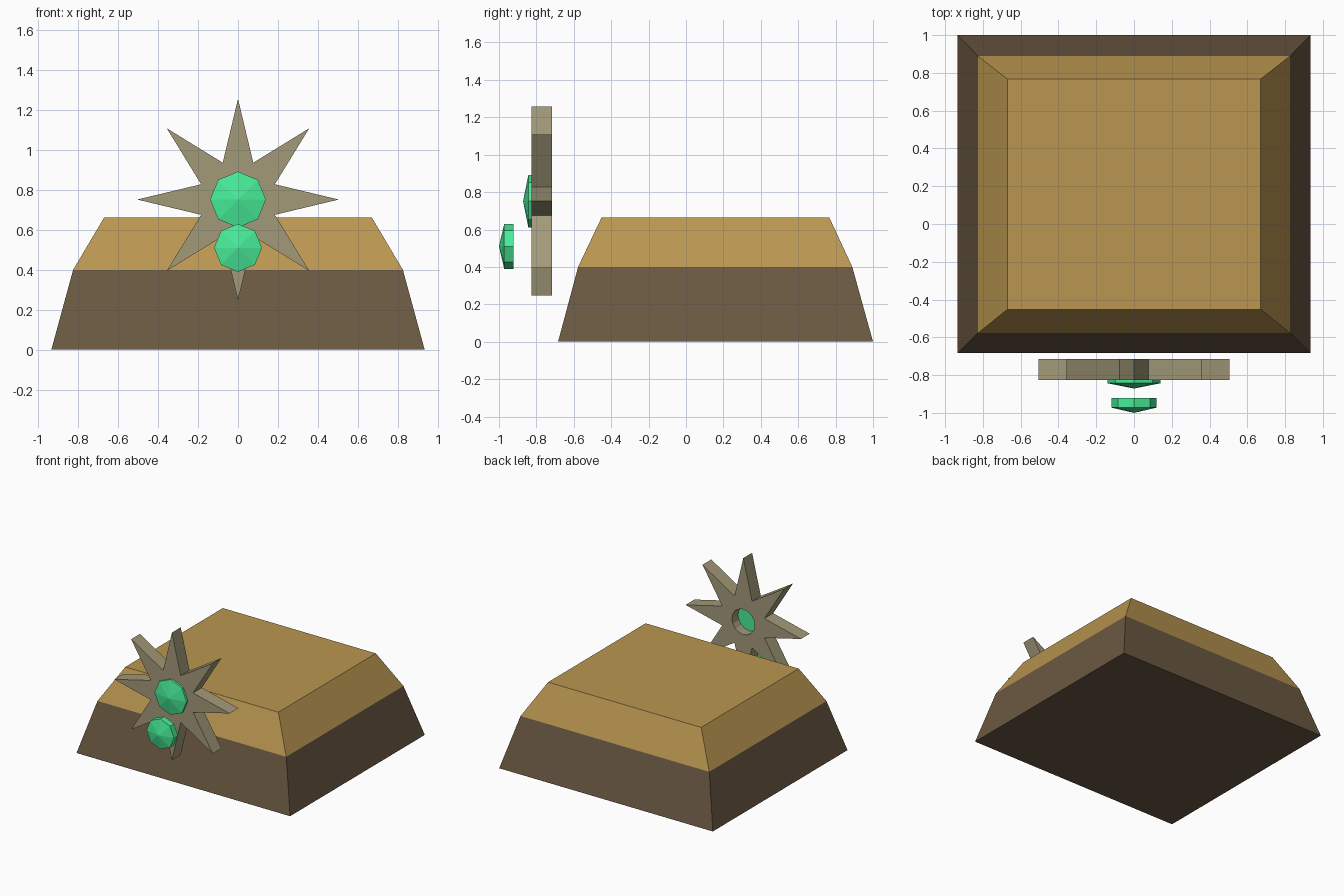
import bpy, bmesh
from math import sin, cos, pi

if "Cube" in bpy.data.objects:
    bpy.data.objects.remove(bpy.data.objects["Cube"])


def material(name, rgb):
    m = bpy.data.materials.new(name)
    m.diffuse_color = (*rgb, 1)
    m.use_nodes = True
    m.node_tree.nodes["Principled BSDF"].inputs["Base Color"].default_value = m.diffuse_color
    return m


def finish(name, bm, mat):
    bmesh.ops.recalc_face_normals(bm, faces=bm.faces)
    me = bpy.data.meshes.new(name)
    bm.to_mesh(me)
    bm.free()
    me.materials.append(mat)
    ob = bpy.data.objects.new(name, me)
    bpy.context.collection.objects.link(ob)
    return ob


def bridge(bm, a, b):
    n = len(a)
    for i in range(n):
        j = (i + 1) % n
        bm.faces.new((a[i], a[j], b[j], b[i]))


def frustum(name, low, high, mat):
    """Tapered block; each level is (half width, y front, y back, z)."""
    bm = bmesh.new()
    rings = []
    for w, y0, y1, z in (low, high):
        rings.append([bm.verts.new((x, y, z)) for x, y in
                      ((-w, y0), (w, y0), (w, y1), (-w, y1))])
        bm.faces.new(rings[-1])
    bridge(bm, *rings)
    return finish(name, bm, mat)


def ring(bm, radii, count, y, zc):
    """Upright ring of points around the y axis, alternating radii."""
    return [bm.verts.new((radii[i % len(radii)] * sin(2 * pi * i / count), y,
                          zc + radii[i % len(radii)] * cos(2 * pi * i / count)))
            for i in range(count)]


def gem(name, r, y_back, zc, mat):
    bm = bmesh.new()
    back = ring(bm, [r], 8, y_back, zc)
    girdle = ring(bm, [r], 8, y_back - 0.05, zc)
    tip = bm.verts.new((0, y_back - 0.078, zc))
    bm.faces.new(back)
    bridge(bm, back, girdle)
    for i in range(8):
        bm.faces.new((girdle[i], girdle[(i + 1) % 8], tip))
    return finish(name, bm, mat)


wood = material("dark_wood", (0.147, 0.10, 0.056))
gold = material("gold", (0.49, 0.305, 0.082))
brass = material("dull_brass", (0.36, 0.32, 0.19))
green = material("green_gem", (0.065, 0.85, 0.32))

# Body: dark lower block and golden upper block
bottom = (0.935, -0.684, 1.0, 0)
middle = (0.826, -0.577, 0.889, 0.4)
top = (0.67, -0.452, 0.767, 0.663)
frustum("lower_block", bottom, middle, wood)
frustum("upper_block", middle, top, gold)

# Eight-pointed star plate with a hole behind the gem
zc = 0.752
bm = bmesh.new()
front, rear = -0.826, -0.716
outer_f = ring(bm, [0.505, 0.2], 16, front, zc)
outer_b = ring(bm, [0.505, 0.2], 16, rear, zc)
inner_f = ring(bm, [0.1], 16, front, zc)
inner_b = ring(bm, [0.1], 16, rear, zc)
for a, b in ((outer_f, outer_b), (outer_b, inner_b),
             (inner_b, inner_f), (inner_f, outer_f)):
    bridge(bm, a, b)
finish("star_plate", bm, brass)

# Gems: one set in the star, one in front below it
gem("star_gem", 0.14, -0.793, zc, green)
gem("lower_gem", 0.12, -0.922, 0.51, green)
